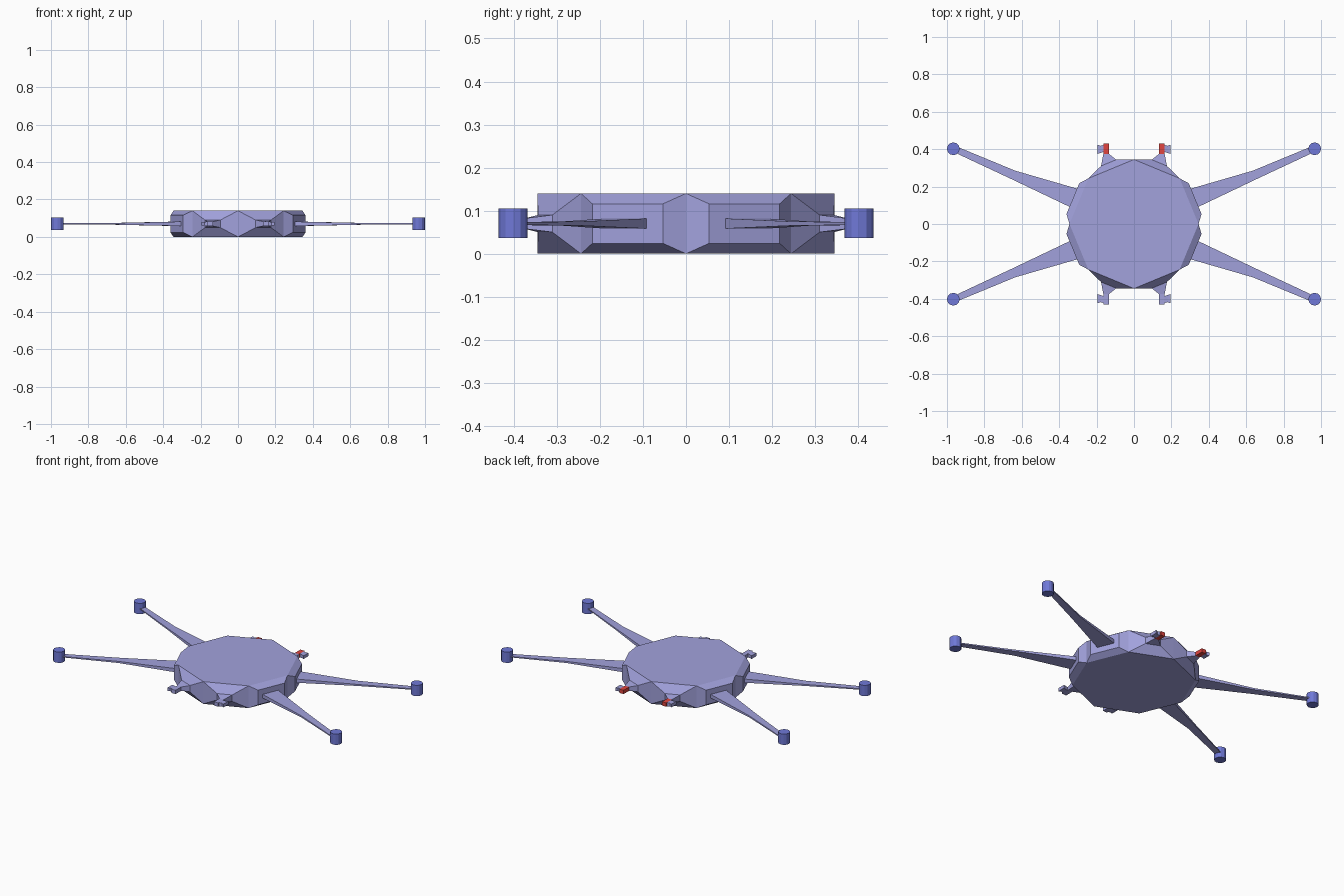
import bpy, bmesh
from math import pi, cos, sin
from mathutils import Vector, Matrix

if "Cube" in bpy.data.objects:
    bpy.data.objects.remove(bpy.data.objects["Cube"])

MID = 0.07    # height of the arms' centre line
R = 0.345     # hull corner radius


def material(name, rgb):
    m = bpy.data.materials.new(name)
    m.diffuse_color = (*rgb, 1)
    m.use_nodes = True
    m.node_tree.nodes["Principled BSDF"].inputs["Base Color"].default_value = m.diffuse_color
    return m


violet = material("violet_shell", (0.36, 0.36, 0.72))
blue = material("blue_motor", (0.16, 0.19, 0.68))
red = material("red_light", (0.75, 0.06, 0.05))


def finish(name, bm, mat):
    bmesh.ops.recalc_face_normals(bm, faces=bm.faces[:])
    mesh = bpy.data.meshes.new(name)
    bm.to_mesh(mesh)
    bm.free()
    mesh.materials.append(mat)
    ob = bpy.data.objects.new(name, mesh)
    bpy.context.collection.objects.link(ob)
    return ob


def extrude_to(bm, face, corners):
    """Extrude one quad and place its four corners."""
    new = bmesh.ops.extrude_discrete_faces(bm, faces=[face])["faces"][0]
    for v, co in zip(new.verts, corners):
        v.co = co
    return new


def loft(name, sections, mat):
    """Tapered bar through (left, right, half height) sections."""
    bm = bmesh.new()
    rings = []
    for (ax, ay), (bx, by), h in sections:
        pts = [(ax, ay, MID - h), (bx, by, MID - h), (bx, by, MID + h), (ax, ay, MID + h)]
        rings.append([bm.verts.new(p) for p in pts])
    for a, b in zip(rings, rings[1:]):
        for i in range(4):
            j = (i + 1) % 4
            bm.faces.new((a[i], a[j], b[j], b[i]))
    bm.faces.new(rings[0])
    bm.faces.new(rings[-1])
    return finish(name, bm, mat)


# Hull: octagonal prism, every side drawn out into an inset panel
bm = bmesh.new()
ring = [(R * cos(i * pi / 4), R * sin(i * pi / 4)) for i in range(8)]
low = [bm.verts.new((x, y, 0)) for x, y in ring]
top = [bm.verts.new((x, y, 0.14)) for x, y in ring]
bm.faces.new(low)
bm.faces.new(top)
sides = [bm.faces.new((low[i], low[(i + 1) % 8], top[(i + 1) % 8], top[i])) for i in range(8)]
for i, face in enumerate(sides):
    a = (i + 0.5) * pi / 4
    n, t = Vector((cos(a), sin(a), 0)), Vector((-sin(a), cos(a), 0))
    end_side = i in (1, 2, 5, 6)          # front and back sides carry the prongs
    w, h = (0.044, 0.02) if end_side else (0.089, 0.046)
    c = n * 0.354 + Vector((0, 0, MID))
    face = extrude_to(bm, face, [c + t * s * w + Vector((0, 0, u * h))
                                 for s, u in ((-1, -1), (1, -1), (1, 1), (-1, 1))])
    if end_side:                          # short neck running out to the prong
        sx, sy = (1 if n.x > 0 else -1), (1 if n.y > 0 else -1)
        k = 1 if t.x > 0 else -1
        extrude_to(bm, face, [Vector((sx * 0.149 + k * s * 0.015, sy * 0.375, MID + u * 0.012))
                              for s, u in ((-1, -1), (1, -1), (1, 1), (-1, 1))])
finish("hull", bm, violet)

for sx, side in ((-1, "left"), (1, "right")):
    for sy, end in ((-1, "front"), (1, "back")):
        def P(x, y):
            return (x * sx, y * sy)
        tag = f"{end}_{side}"

        # Arm: slender, with a kink where the root taper ends
        loft(f"{tag}_arm", [(P(0.29, 0.185), P(0.33, 0.085), 0.012),
                            (P(0.635, 0.285), P(0.655, 0.24), 0.005),
                            (P(0.955, 0.417), P(0.965, 0.385), 0.003)], violet)

        # Motor
        bm = bmesh.new()
        bmesh.ops.create_cone(bm, cap_ends=True, segments=12, radius1=0.034, radius2=0.034,
                              depth=0.068,
                              matrix=Matrix.Translation((0.966 * sx, 0.402 * sy, 0.071)))
        finish(f"{tag}_motor", bm, blue)

        # Prong: inner lamp bar and outer tab
        loft(f"{tag}_lamp", [(P(0.134, 0.365), P(0.163, 0.365), 0.012),
                             (P(0.134, 0.43), P(0.163, 0.43), 0.012)],
             red if end == "back" else violet)
        loft(f"{tag}_tab", [(P(0.163, 0.385), P(0.163, 0.422), 0.012),
                            (P(0.18, 0.38), P(0.18, 0.418), 0.01),
                            (P(0.195, 0.375), P(0.195, 0.424), 0.01)], violet)
